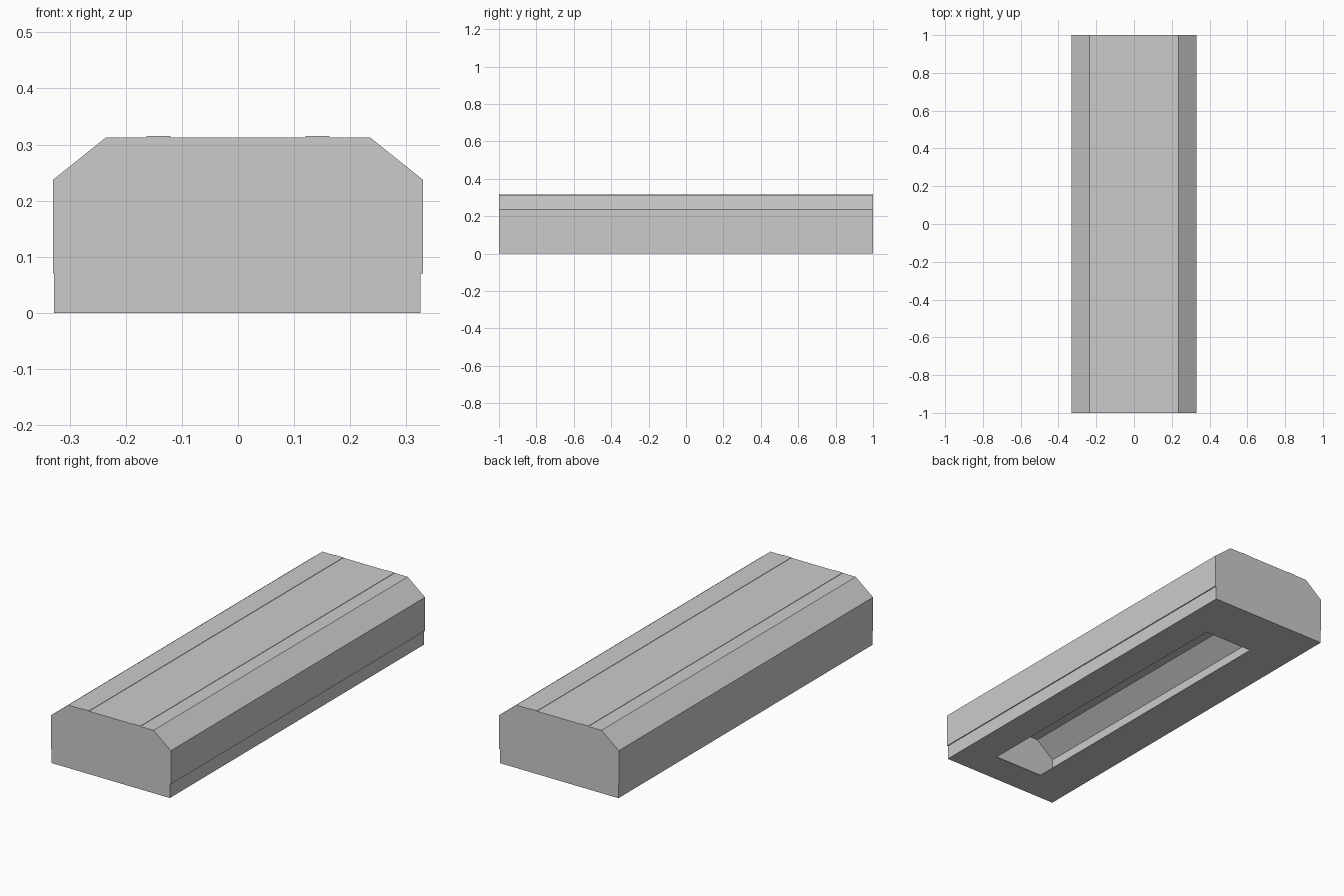
import bpy, bmesh

if "Cube" in bpy.data.objects:
    bpy.data.objects.remove(bpy.data.objects["Cube"])

HALF = 1.0          # half length along y
TOP = 0.313
LEFT, RIGHT = -0.328, 0.325


def make_object(name, bm):
    bmesh.ops.recalc_face_normals(bm, faces=bm.faces)
    mesh = bpy.data.meshes.new(name)
    bm.to_mesh(mesh)
    bm.free()
    obj = bpy.data.objects.new(name, mesh)
    bpy.context.collection.objects.link(obj)
    return obj


def loop(bm, x0, x1, y0, y1, z):
    return [bm.verts.new((x, y, z)) for x, y in
            ((x0, y0), (x1, y0), (x1, y1), (x0, y1))]


def bridge(bm, a, b):
    for i in range(4):
        j = (i + 1) % 4
        bm.faces.new((a[i], a[j], b[j], b[i]))


# Hollow housing: chamfered sheet profile with closed ends and an open underside
profile = [(LEFT, 0), (LEFT, 0.07), (-0.33, 0.07), (-0.33, 0.237),
           (-0.235, TOP), (0.235, TOP), (0.33, 0.237),
           (0.33, 0.07), (RIGHT, 0.07), (RIGHT, 0)]
bm = bmesh.new()
front = [bm.verts.new((x, -HALF, z)) for x, z in profile]
back = [bm.verts.new((x, HALF, z)) for x, z in profile]
for i in range(len(profile) - 1):
    bm.faces.new((front[i], front[i + 1], back[i + 1], back[i]))
bm.faces.new(front)
bm.faces.new(back[::-1])
make_object("housing", bm)

# Thin bottom plate with an off-centre rectangular opening
bm = bmesh.new()
rings = []
for z in (0, 0.005):
    rings.append((loop(bm, LEFT, RIGHT, -HALF, HALF, z),
                  loop(bm, -0.118, 0.156, -0.838, 0.726, z)))
for outer, inner in rings:
    bridge(bm, outer, inner)
bridge(bm, rings[0][0], rings[1][0])
bridge(bm, rings[0][1], rings[1][1])
make_object("bottom_plate", bm)

# Pair of very shallow raised strips along the top
for side, name in ((-1, "left_top_strip"), (1, "right_top_strip")):
    bm = bmesh.new()
    xs = sorted((side * 0.12, side * 0.163))
    low = loop(bm, *xs, -HALF, HALF, TOP)
    high = loop(bm, *xs, -HALF, HALF, TOP + 0.002)
    bridge(bm, low, high)
    bm.faces.new(high)
    make_object(name, bm)
